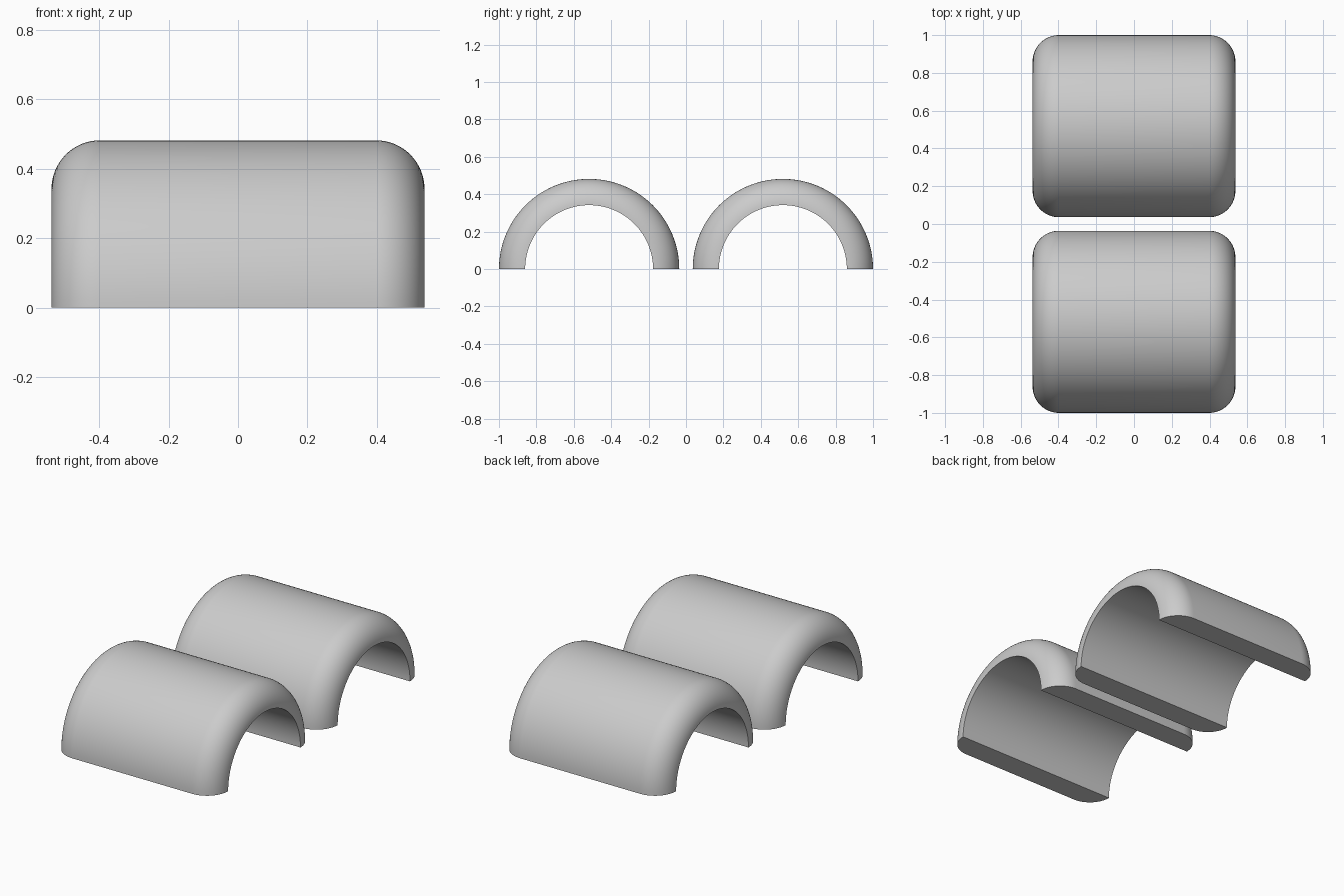
import bpy, bmesh
from math import sin, cos, pi, radians

OUTER, INNER = 0.482, 0.342      # shell radii
HALF_LEN = 0.537
CENTRE_Y = 0.518
FILLET = OUTER - INNER           # end rounding spans the full wall
ARC_STEPS, SWEEP_STEPS = 16, 64

cube = bpy.data.objects.get("Cube")
if cube:
    bpy.data.objects.remove(cube, do_unlink=True)

grey = bpy.data.materials.new("plain grey")
grey.use_nodes = True
colour = (0.6, 0.6, 0.6, 1)
grey.diffuse_color = colour
grey.node_tree.nodes["Principled BSDF"].inputs["Base Color"].default_value = colour


def wall_profile():
    """Wall section as (x, radius): flat inside, rounded outer ends."""
    right = []
    for i in range(ARC_STEPS + 1):
        a = pi / 2 * i / ARC_STEPS
        right.append((HALF_LEN - FILLET + FILLET * cos(a), INNER + FILLET * sin(a)))
    left = [(-x, r) for x, r in reversed(right)]
    return right + left


def half_shell(name, y):
    bm = bmesh.new()
    verts = [bm.verts.new((x, -r, 0)) for x, r in wall_profile()]
    section = bm.faces.new(verts)
    # Sweep the section over the arch, keeping both feet closed
    start = bm.faces.new([bm.verts.new(v.co) for v in reversed(verts)])
    bmesh.ops.spin(bm, geom=[section] + section.edges[:] + section.verts[:],
                   cent=(0, 0, 0), axis=(1, 0, 0), angle=-pi,
                   steps=SWEEP_STEPS, use_duplicate=False)
    bmesh.ops.remove_doubles(bm, verts=bm.verts[:], dist=0.0001)
    bmesh.ops.recalc_face_normals(bm, faces=bm.faces[:])
    mesh = bpy.data.meshes.new(name)
    bm.to_mesh(mesh)
    bm.free()
    mesh.materials.append(grey)
    obj = bpy.data.objects.new(name, mesh)
    obj.location.y = y
    bpy.context.collection.objects.link(obj)
    bpy.ops.object.select_all(action="DESELECT")
    obj.select_set(True)
    bpy.context.view_layer.objects.active = obj
    bpy.ops.object.shade_smooth_by_angle(angle=radians(30))


half_shell("front_half_shell", -CENTRE_Y)
half_shell("back_half_shell", CENTRE_Y)
